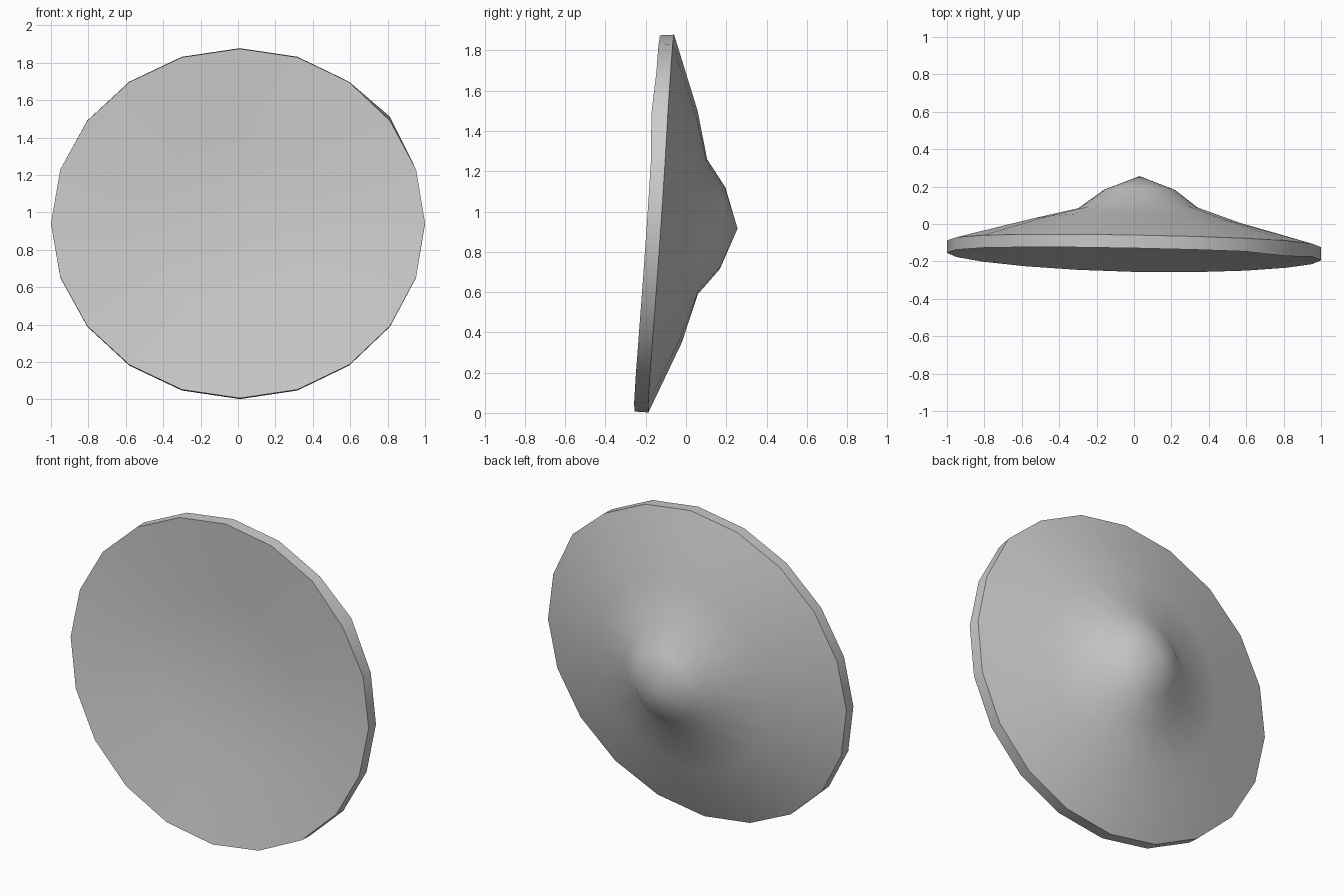
import bpy, bmesh, math

if "Cube" in bpy.data.objects:
    bpy.data.objects.remove(bpy.data.objects["Cube"])

SIDES = 20

grey = bpy.data.materials.new("plain grey")
grey.diffuse_color = (0.6, 0.6, 0.6, 1)
grey.use_nodes = True
grey.node_tree.nodes["Principled BSDF"].inputs["Base Color"].default_value = grey.diffuse_color

# Rings from front to back: radius x, radius z, centre x, y, z, sideways lean, bend
RINGS = [
    (0.50, 0.467, 0.00, -0.137, 0.938, -0.018, 0.009),   # hollow of front dish
    (1.00, 0.934, 0.00, -0.184, 0.941, -0.020, 0.010),   # front edge of rim
    (1.00, 0.938, 0.00, -0.115, 0.940, -0.018, 0.009),   # back edge of rim
    (0.58, 0.575, 0.01, 0.012, 0.925, -0.020, -0.020),   # sloping shell
    (0.325, 0.335, 0.02, 0.082, 0.925, 0.008, 0.000),    # foot of hub
    (0.19, 0.203, 0.03, 0.182, 0.917, -0.005, 0.009),    # shoulder of hub
]
TILT_Z = 0.068                                           # backward lean of the disc


def ring(bm, rx, rz, cx, cy, cz, lean, bend):
    verts = []
    for i in range(SIDES):
        a = 2 * math.pi * i / SIDES
        dx, dz = rx * math.cos(a), rz * math.sin(a)
        y = cy + TILT_Z * dz + lean * dx + bend * (dx * dx - dz * dz)
        x = cx + dx + 0.01 * rx * math.sin(a) ** 2       # slightly uneven outline
        verts.append(bm.verts.new((x, y, cz + dz)))
    return verts


bm = bmesh.new()
loops = [ring(bm, *r) for r in RINGS]

# Small dent in the upper right of the rim
loops[1][2].co.y -= 0.012
loops[2][2].co.z += 0.02

# Dish, rim, shell and hub sides
for a, b in zip(loops, loops[1:]):
    for i in range(SIDES):
        j = (i + 1) % SIDES
        bm.faces.new((a[i], a[j], b[j], b[i]))

# Dish centre and hub tip
for loop, tip in ((loops[0], (0, -0.092, 0.938)), (loops[-1], (0.03, 0.256, 0.915))):
    centre = bm.verts.new(tip)
    for i in range(SIDES):
        bm.faces.new((loop[i], loop[(i + 1) % SIDES], centre))

bmesh.ops.recalc_face_normals(bm, faces=bm.faces)
mesh = bpy.data.meshes.new("domed_disc")
bm.to_mesh(mesh)
bm.free()
mesh.materials.append(grey)

disc = bpy.data.objects.new("domed_disc", mesh)
bpy.context.collection.objects.link(disc)
bpy.context.view_layer.objects.active = disc
disc.select_set(True)
bpy.ops.object.shade_smooth_by_angle(angle=math.radians(35))
